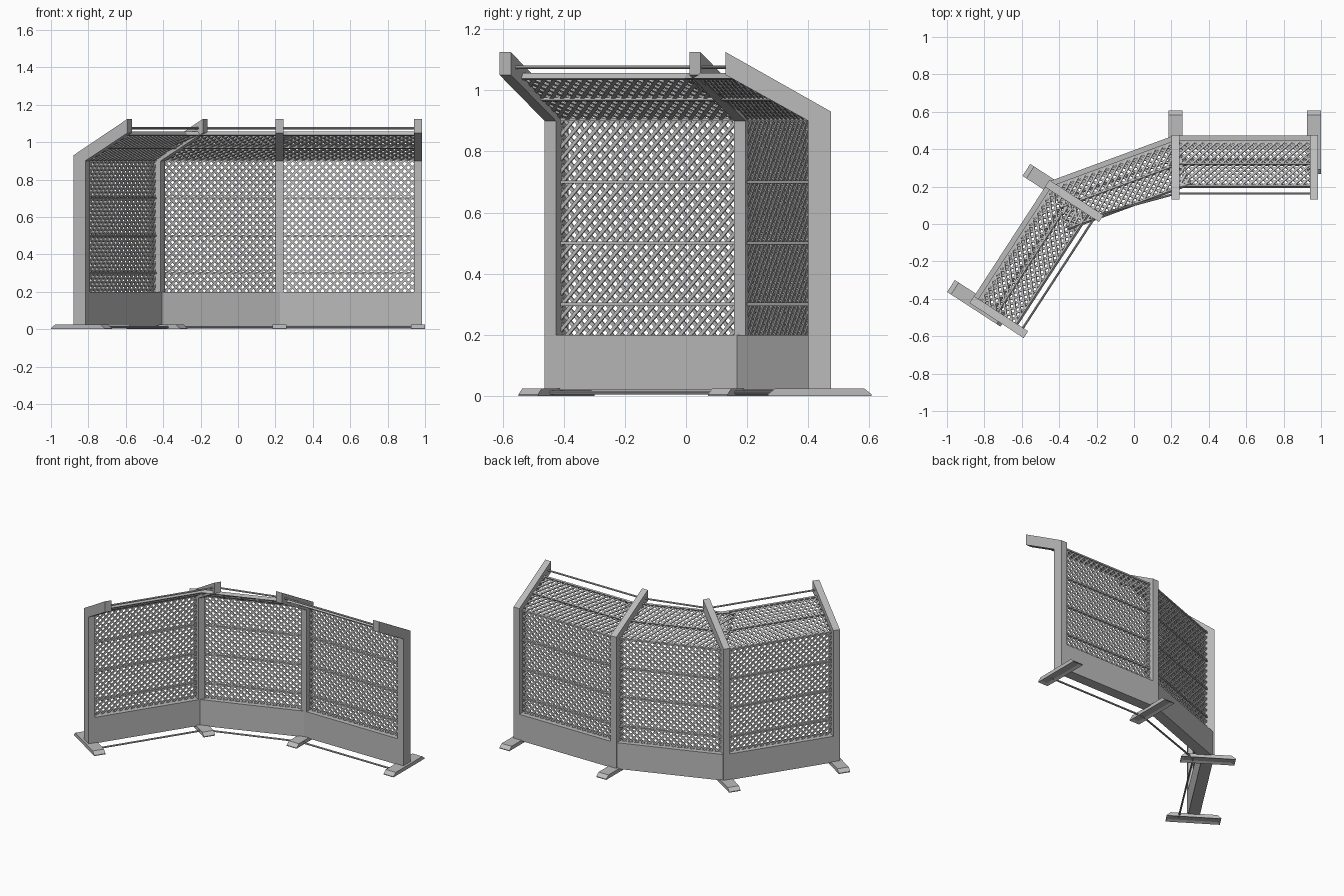
import bpy, bmesh, math
from mathutils import Vector, Matrix

cube = bpy.data.objects.get("Cube")
if cube:
    bpy.data.objects.remove(cube)

grey = bpy.data.materials.new("matte_grey")
grey.use_nodes = True
COLOUR = (0.5, 0.5, 0.5, 1)
grey.diffuse_color = COLOUR
grey.node_tree.nodes["Principled BSDF"].inputs["Base Color"].default_value = COLOUR

# Layout: four posts, outer panels square to their posts
SPACING = 0.74
TURN = math.radians(57)
post_a = Vector((-0.836, -0.424))
post_b = post_a + SPACING * Vector((math.cos(TURN), math.sin(TURN)))
post_c = Vector((0.222, 0.4375))
post_d = post_c + Vector((SPACING, 0))
posts = [(post_a, TURN), (post_b, TURN), (post_c, 0), (post_d, 0)]
panels = [("right", post_a, post_b), ("middle", post_b, post_c), ("left", post_c, post_d)]


def finish(bm, name, matrix):
    """Turn a bmesh into a placed object."""
    bmesh.ops.recalc_face_normals(bm, faces=bm.faces)
    mesh = bpy.data.meshes.new(name)
    bm.to_mesh(mesh)
    bm.free()
    mesh.materials.append(grey)
    obj = bpy.data.objects.new(name, mesh)
    obj.matrix_world = matrix
    bpy.context.collection.objects.link(obj)
    return obj


def place(spot, angle):
    return Matrix.Translation((spot.x, spot.y, 0)) @ Matrix.Rotation(angle, 4, "Z")


def add_box(bm, centre, size, turn=Matrix.Identity(4)):
    m = Matrix.Translation(centre) @ turn @ Matrix.Diagonal((*size, 1))
    bmesh.ops.create_cube(bm, size=1, matrix=m)


def extrude_profile(points, width):
    """Extrude a (y, z) profile across x, centred."""
    bm = bmesh.new()
    face = bm.faces.new([bm.verts.new((-width / 2, y, z)) for y, z in points])
    out = bmesh.ops.extrude_face_region(bm, geom=[face])["geom"]
    verts = [v for v in out if isinstance(v, bmesh.types.BMVert)]
    bmesh.ops.translate(bm, verts=verts, vec=(width, 0, 0))
    bmesh.ops.recalc_face_normals(bm, faces=bm.faces)
    return bm


def add_rod(bm, start, end, radius):
    axis = end - start
    turn = axis.to_track_quat("Z", "Y").to_matrix().to_4x4()
    bmesh.ops.create_cone(bm, cap_ends=True, segments=8, radius1=radius, radius2=radius,
                          depth=axis.length, matrix=Matrix.Translation((start + end) / 2) @ turn)


def add_lattice(bm, width, height, matrix, pitch=0.04, strip=0.0115, depth=0.007):
    """Two crossing layers of diagonal strips, trimmed to a rectangle."""
    for sign in (1, -1):
        for i in range(int((width + height) / pitch) + 1):
            c = (i + 0.5) * pitch
            # x + z = c, mirrored for the second layer
            x0, x1 = max(0, c - height), min(width, c)
            if x1 - x0 < 0.004:
                continue
            mid_x, mid_z = (x0 + x1) / 2, c - (x0 + x1) / 2
            if sign < 0:
                mid_x = width - mid_x
            local = Matrix.Translation((mid_x, sign * depth * 0.3, mid_z))
            turn = Matrix.Rotation(sign * math.pi / 4, 4, "Y")
            size = Matrix.Diagonal(((x1 - x0) * math.sqrt(2), depth, strip, 1))
            bmesh.ops.create_cube(bm, size=1, matrix=matrix @ local @ turn @ size)


# Posts with overhanging arms, and channel feet
POST = [(0.0375, 0.01), (0.0375, 0.93), (-0.3075, 1.125),
        (-0.3075, 1.05), (-0.0375, 0.9), (-0.0375, 0.01)]
FOOT = [(-0.17, 0), (-0.17, 0.005), (-0.145, 0.025), (0.145, 0.025), (0.17, 0.005), (0.17, 0)]
for i, (spot, angle) in enumerate(posts, 1):
    finish(extrude_profile(POST, 0.044), f"post_{i}", place(spot, angle))
    foot = extrude_profile(FOOT, 0.076)
    under = min(foot.faces, key=lambda f: f.calc_center_median().z)
    bmesh.ops.inset_region(foot, faces=[under], thickness=0.026)
    bmesh.ops.translate(foot, verts=under.verts, vec=(0, 0, 0.008))
    finish(foot, f"foot_{i}", place(spot, angle))

# Panels
ROOF_LOW, ROOF_HIGH = Vector((0, 0, 0.905)), Vector((0, -0.235, 1.045))
slope = ROOF_HIGH - ROOF_LOW
roof_turn = Matrix.Rotation(math.atan2(-slope.y, slope.z), 4, "X")
for side, start, end in panels:
    run = end - start
    length = run.length
    where = place(start, math.atan2(run.y, run.x))
    centre = length / 2

    # Solid base board
    bm = bmesh.new()
    add_box(bm, (centre, 0, 0.11), (length, 0.073, 0.18))
    finish(bm, f"{side}_base_board", where)

    # Upright and sloping lattice
    bm = bmesh.new()
    add_lattice(bm, length, 0.71, Matrix.Translation((0, 0, 0.195)))
    finish(bm, f"{side}_lattice", where)
    bm = bmesh.new()
    add_lattice(bm, length, slope.length, Matrix.Translation(ROOF_LOW) @ roof_turn)
    finish(bm, f"{side}_roof_lattice", where)

    # Rails
    bm = bmesh.new()
    for z in (0.3, 0.5, 0.7, 0.905):
        add_box(bm, (centre, 0, z), (length, 0.02, 0.01))
    for t in (0.5, 1):
        p = ROOF_LOW.lerp(ROOF_HIGH, t)
        add_box(bm, (centre, p.y, p.z), (length, 0.02, 0.01), roof_turn)
    finish(bm, f"{side}_rails", where)

# Tie rods between arm tips and between feet
for (side, start, end), (_, a0), (_, a1) in zip(panels, posts, posts[1:]):
    for label, y, z, r in (("top", -0.275, 1.075, 0.006), ("ground", -0.092, 0.011, 0.006)):
        p = place(start, a0) @ Vector((0, y, z))
        q = place(end, a1) @ Vector((0, y, z))
        bm = bmesh.new()
        add_rod(bm, p, q, r)
        finish(bm, f"{side}_{label}_rod", Matrix.Identity(4))
